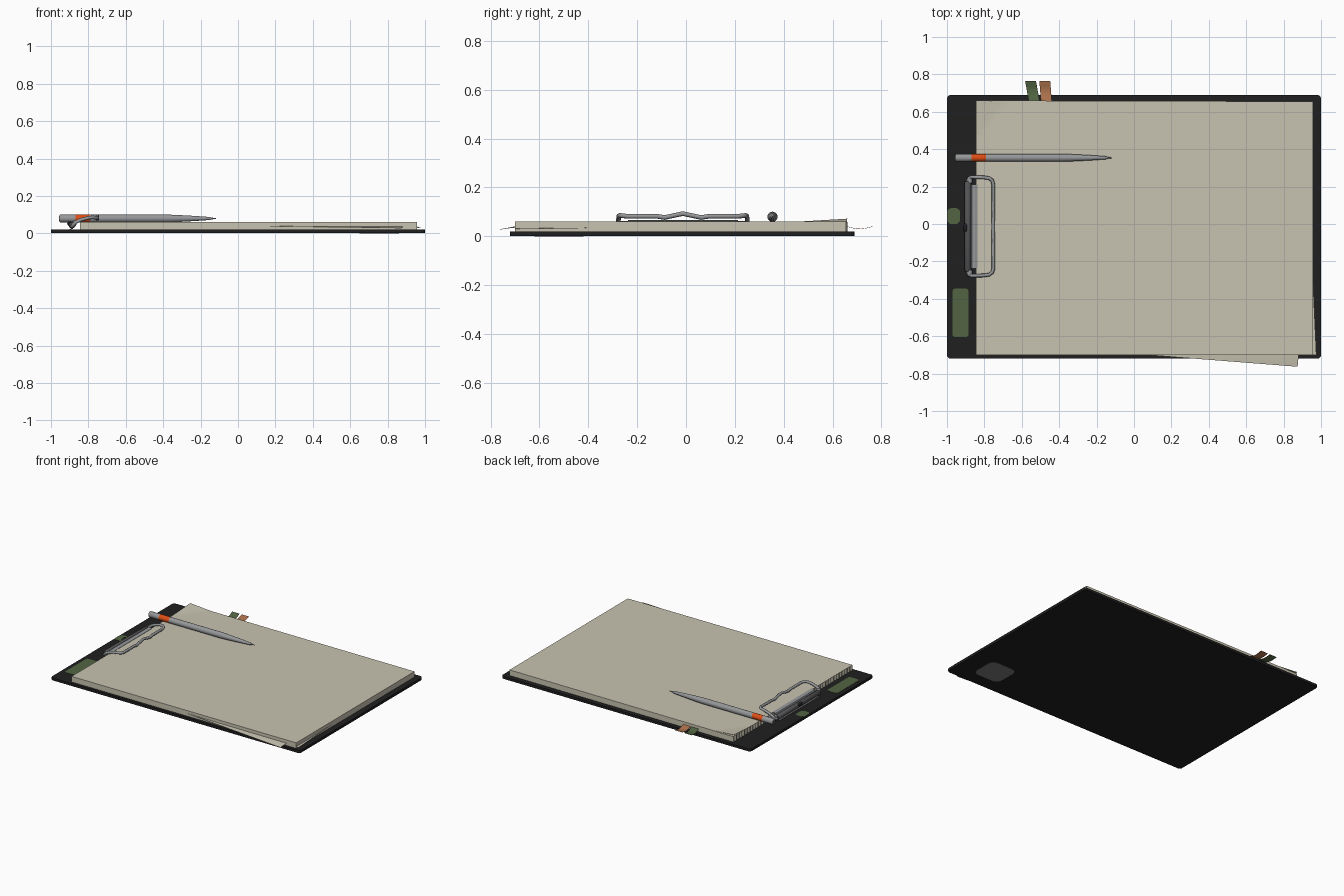
import bpy, bmesh, math
from mathutils import Vector

cube = bpy.data.objects.get("Cube")
if cube:
    bpy.data.objects.remove(cube, do_unlink=True)


def material(name, r, g, b):
    m = bpy.data.materials.new(name)
    m.use_nodes = True
    m.diffuse_color = (r, g, b, 1)
    m.node_tree.nodes["Principled BSDF"].inputs["Base Color"].default_value = (r, g, b, 1)
    return m


BLACK = material("board black", .014, .014, .014)
PAPER = material("paper cream", .58, .55, .44)
GREEN = material("label green", .085, .13, .055)
TAN = material("tab tan", .42, .17, .075)
ORANGE = material("band orange", .72, .075, .008)
STEEL = material("steel grey", .3, .31, .32)
DARK = material("dark steel", .09, .09, .095)
GREY = material("sticker grey", .2, .2, .2)


def finish(name, bm, *mats, smooth=False):
    bmesh.ops.recalc_face_normals(bm, faces=bm.faces)
    me = bpy.data.meshes.new(name)
    bm.to_mesh(me)
    bm.free()
    ob = bpy.data.objects.new(name, me)
    bpy.context.collection.objects.link(ob)
    for m in mats:
        me.materials.append(m)
    if smooth:
        bpy.ops.object.select_all(action='DESELECT')
        ob.select_set(True)
        bpy.context.view_layer.objects.active = ob
        bpy.ops.object.shade_smooth_by_angle(angle=math.radians(40))
    return ob


def prism(name, outline, z0, z1, mat):
    """Upright slab from a flat outline."""
    bm = bmesh.new()
    face = bm.faces.new([bm.verts.new((x, y, z0)) for x, y in outline])
    ext = bmesh.ops.extrude_face_region(bm, geom=[face])
    for v in ext["geom"]:
        if isinstance(v, bmesh.types.BMVert):
            v.co.z = z1
    return finish(name, bm, mat)


def rounded(x0, x1, y0, y1, r, steps=5):
    pts = []
    corners = [(x1 - r, y1 - r), (x0 + r, y1 - r), (x0 + r, y0 + r), (x1 - r, y0 + r)]
    for i, (cx, cy) in enumerate(corners):
        for k in range(steps + 1):
            a = (i + k / steps) * math.pi / 2
            pts.append((cx + r * math.cos(a), cy + r * math.sin(a)))
    return pts


def sheet(name, fn, nu, nv, mat, thick=.0015):
    """Thin bent sheet from a function of u and v."""
    bm = bmesh.new()
    g = [[bm.verts.new(fn(i / nu, j / nv)) for j in range(nv + 1)] for i in range(nu + 1)]
    for i in range(nu):
        for j in range(nv):
            bm.faces.new((g[i][j], g[i + 1][j], g[i + 1][j + 1], g[i][j + 1]))
    ob = finish(name, bm, mat)
    mod = ob.modifiers.new("thickness", 'SOLIDIFY')
    mod.thickness = thick
    mod.offset = 0
    return ob


def lathe(name, profile, centre, axis, mats, sides=20, rule=None):
    """Rings of (position, radius) along the x or y axis."""
    bm = bmesh.new()
    rings = []
    for p, r in profile:
        ring = []
        for k in range(sides):
            a = 2 * math.pi * k / sides
            c, s = r * math.cos(a), r * math.sin(a)
            off = (p, c, s) if axis == 'X' else (c, p, s)
            ring.append(bm.verts.new(Vector(centre) + Vector(off)))
        rings.append(ring)
    for a, b in zip(rings, rings[1:]):
        for k in range(sides):
            bm.faces.new((a[k], a[k - 1], b[k - 1], b[k]))
    bm.faces.new(rings[0])
    bm.faces.new(rings[-1])
    if rule:
        for f in bm.faces:
            f.material_index = rule(f.calc_center_median())
    return finish(name, bm, *mats, smooth=True)


def wire(name, pts, radius, mat):
    cu = bpy.data.curves.new(name, 'CURVE')
    cu.dimensions = '3D'
    cu.bevel_depth = radius
    cu.bevel_resolution = 2
    cu.use_fill_caps = True
    sp = cu.splines.new('POLY')
    sp.points.add(len(pts) - 1)
    for p, co in zip(sp.points, pts):
        p.co = (*co, 1)
    sp.use_smooth = True
    cu.materials.append(mat)
    ob = bpy.data.objects.new(name, cu)
    bpy.context.collection.objects.link(ob)
    return ob


# Board with its stickers
prism("board", rounded(-1, 1, -.72, .69, .02), .002, .02, BLACK)
prism("long_label", rounded(-.97, -.885, -.605, -.345, .015), .019, .022, GREEN)
prism("edge_label", rounded(-1, -.93, 0, .085, .025), .019, .022, GREEN)
prism("underside_sticker", rounded(.65, .86, -.62, -.42, .045), 0, .003, GREY)

# Paper stack with a torn, toothed binding edge
X0, X1, Y0, Y1 = -.845, .957, -.7, .66
TEETH = 44
outline = [(X1, Y0), (X1, Y1 - .005)]
for i in range(TEETH * 2 + 1):
    outline.append((X0 + (.008 if i % 2 else 0), Y1 + (Y0 - Y1) * i / (TEETH * 2)))
prism("paper_stack", outline, .02, .059, PAPER)


def top_page(u, v):
    x, y = X0 + (X1 - X0) * u ** 2, Y0 + (Y1 - Y0) * (1 - (1 - v) ** 2)
    lift = max(0, 1 - (x - X0) / .16 - (Y1 - y) / .2)
    return x, y - .005 * u * v, .0595 + .012 * lift


sheet("top_page", top_page, 30, 30, PAPER)


# Loose sheets slipping out of the stack
def slipped(u, v):
    x = .07 + .805 * u + .012 * (1 - v) * u
    return x, -.62 + (-.08 - .063 * u) * v, .04 - .012 * u * v ** 2


sheet("slipped_page", slipped, 10, 6, PAPER)
sheet("skewed_page", lambda u, v: (.9 + (.057 + .018 * v) * u, -.3 - .4 * v, .036 - .006 * u * v),
      3, 4, PAPER)


# Index tabs at the back
def index_tab(name, x, lean, mat):
    sheet(name, lambda u, v: (x + .058 * u - lean * v, .64 + .125 * v,
                              .036 + .006 * math.cos(v * 5.5)), 2, 8, mat)


index_tab("green_tab", -.56, .022, GREEN)
index_tab("tan_tab", -.496, .01, TAN)

# Clip: hinge roller, gripping plate, rivet and wire handle
MID = -.013
lathe("clip_roller", [(-.24, .014), (-.235, .018), (.235, .018), (.24, .014)],
      (-.888, MID, .045), 'Y', [DARK])
grip = [(-.9, .022), (-.885, .026), (-.873, .045), (-.866, .062), (-.85, .064), (-.838, .061)]
sheet("clip_plate", lambda u, v: (grip[round(u * 5)][0], MID + .225 * (2 * v - 1),
                                  grip[round(u * 5)][1]), 5, 1, STEEL, .004)
lathe("clip_rivet", [(-.022, .008), (-.012, .013), (.012, .013), (.022, .008)],
      (-.9, -.02, .052), 'Y', [BLACK], sides=12)
half = [(-.89, .19, .036), (-.888, .245, .038), (-.882, .258, .044), (-.868, .264, .06),
        (-.84, .263, .073), (-.80, .262, .084), (-.775, .258, .086), (-.758, .246, .084),
        (-.752, .225, .082), (-.752, .105, .082), (-.752, .075, .077)]
loop = [(x, MID + y, z) for x, y, z in half] + [(-.752, MID, .093)]
loop += [(x, MID - y, z) for x, y, z in reversed(half)]
wire("clip_wire", loop, .0095, STEEL)
for side in (-1, 1):
    lathe("clip_foot_" + ("back" if side > 0 else "front"),
          [(-.012, .014), (.012, .014)], (-.878, MID + side * .245, .048), 'Y', [STEEL], sides=12)

# Pen with coloured band and tapered tip
pen = [(-.955, .018), (-.95, .021), (-.87, .021), (-.79, .021), (-.38, .021), (-.3, .0175),
       (-.22, .013), (-.15, .008), (-.142, .005), (-.117, .002)]
lathe("pen", pen, (0, .354, .08), 'X', [STEEL, ORANGE],
      rule=lambda c: 1 if -.87 < c.x < -.79 else 0)
lathe("pen_end_cap", [(-.957, .013), (-.95, .013)], (0, .354, .08), 'X', [DARK])
